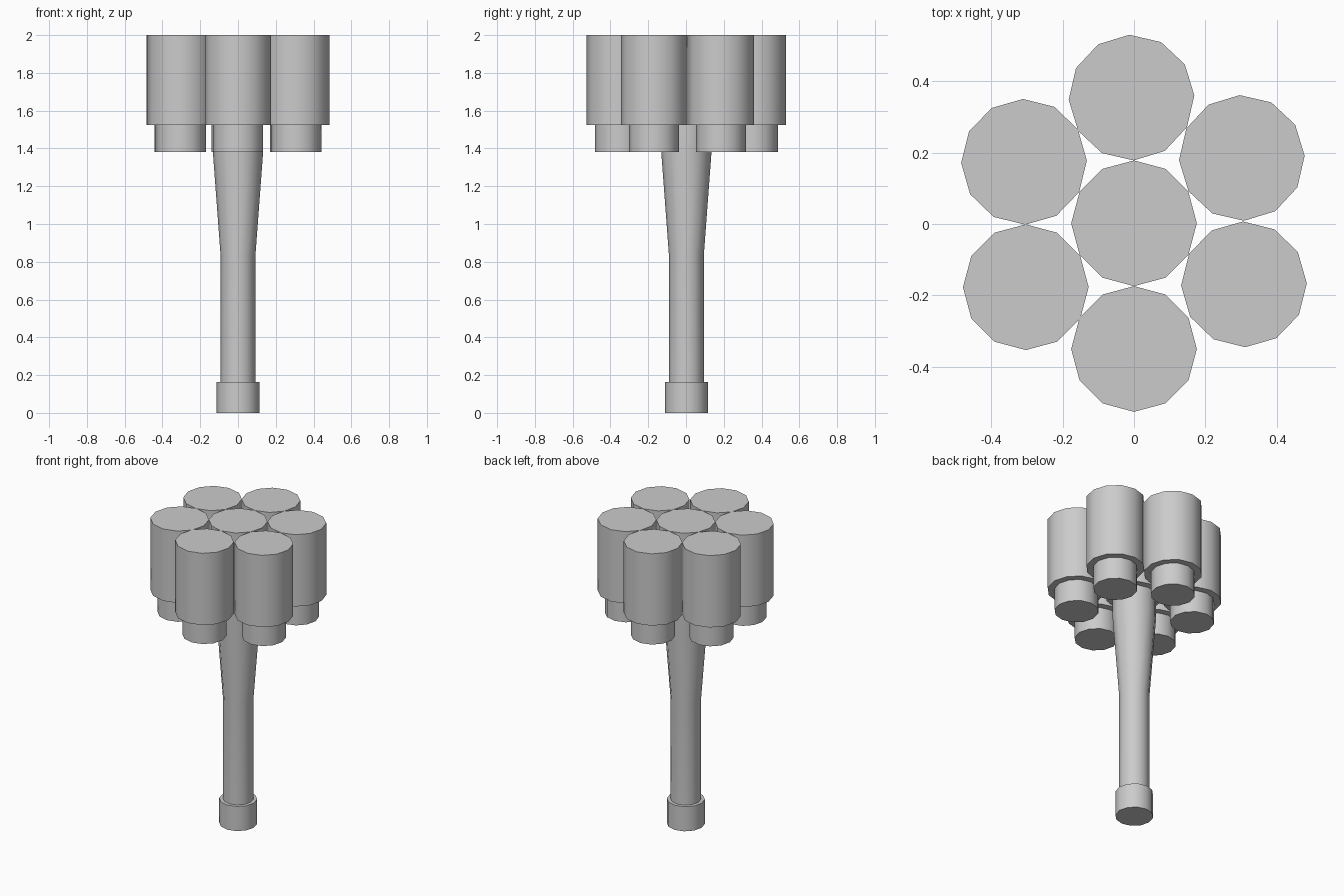
import bpy, bmesh
from math import sin, cos, radians, pi

if "Cube" in bpy.data.objects:
    bpy.data.objects.remove(bpy.data.objects["Cube"])

SIDES = 12


def lathe(name, profile, x=0.0, y=0.0, turn=0.0):
    """Revolve a bottom-to-top (radius, z) profile into a closed solid."""
    bm = bmesh.new()
    rings = []
    for r, z in profile:
        rings.append([bm.verts.new((r * cos(2 * pi * i / SIDES),
                                    r * sin(2 * pi * i / SIDES), z))
                      for i in range(SIDES)])
    for a, b in zip(rings, rings[1:]):
        for i in range(SIDES):
            j = (i + 1) % SIDES
            bm.faces.new((a[i], a[j], b[j], b[i]))
    bm.faces.new(rings[0][::-1])
    bm.faces.new(rings[-1])
    mesh = bpy.data.meshes.new(name)
    bm.to_mesh(mesh)
    bm.free()
    ob = bpy.data.objects.new(name, mesh)
    bpy.context.collection.objects.link(ob)
    ob.location = (x, y, 0)
    ob.rotation_euler.z = radians(turn)
    bpy.ops.object.select_all(action='DESELECT')
    ob.select_set(True)
    bpy.context.view_layer.objects.active = ob
    bpy.ops.object.shade_smooth_by_angle(angle=radians(40))
    return ob


# Canister with a narrower collar underneath
head = [(0.133, 1.38), (0.133, 1.525), (0.176, 1.525), (0.176, 2.0)]

# Central piece: end cap, straight grip, flared neck, collar and canister
lathe("handle_with_center_canister",
      [(0.114, 0.0), (0.114, 0.163), (0.092, 0.163), (0.092, 0.83)] + head,
      0.0, 0.002)

# Six canisters packed around the centre: x, y, small twist
ring = [(-0.007, 0.354, 2), (0.302, 0.185, 2), (0.308, -0.169, 1),
        (0.0, -0.350, 0), (-0.303, -0.177, 0), (-0.308, 0.174, 1)]
for n, (x, y, turn) in enumerate(ring, 1):
    lathe(f"outer_canister_{n}", head, x, y, turn)
